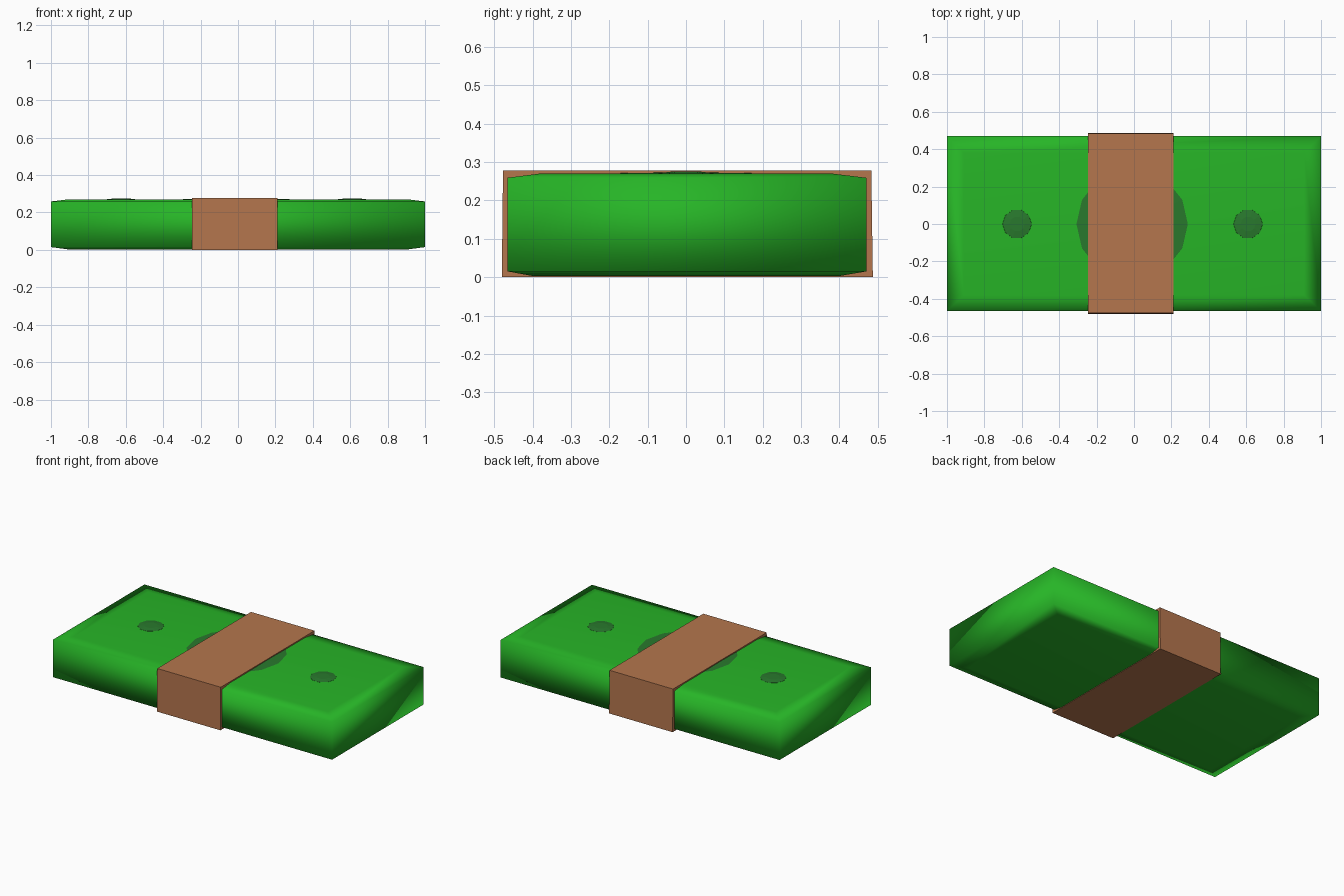
import bpy, bmesh, math

if "Cube" in bpy.data.objects:
    bpy.data.objects.remove(bpy.data.objects["Cube"])


def material(name, rgb):
    m = bpy.data.materials.new(name)
    m.diffuse_color = (*rgb, 1)
    m.use_nodes = True
    m.node_tree.nodes["Principled BSDF"].inputs["Base Color"].default_value = m.diffuse_color
    return m


GREEN = material("note green", (0.020, 0.46, 0.020))
DARK = material("dark green", (0.022, 0.19, 0.026))
BROWN = material("paper band brown", (0.46, 0.18, 0.075))


def loft(name, rings, mat, smooth=False):
    """Skin a stack of equal-length point rings and cap both ends."""
    bm = bmesh.new()
    loops = [[bm.verts.new(p) for p in ring] for ring in rings]
    n = len(loops[0])
    for a, b in zip(loops, loops[1:]):
        for i in range(n):
            j = (i + 1) % n
            bm.faces.new((a[i], a[j], b[j], b[i]))
    bm.faces.new(loops[0][::-1])
    bm.faces.new(loops[-1])
    for f in bm.faces:
        f.smooth = smooth
    me = bpy.data.meshes.new(name)
    bm.to_mesh(me)
    bm.free()
    me.materials.append(mat)
    ob = bpy.data.objects.new(name, me)
    bpy.context.collection.objects.link(ob)
    return ob


def rect(x0, x1, y0, y1, z):
    return [(x0, y0, z), (x1, y0, z), (x1, y1, z), (x0, y1, z)]


def circle(x, r, z, n):
    return [(x + r * math.cos(math.tau * i / n),
             r * math.sin(math.tau * i / n), z) for i in range(n)]


# stack of notes: slightly crowned top and bottom, softly shaded
loft("note_stack", [
    rect(-0.91, 0.91, -0.40, 0.40, 0.003),
    rect(-1, 1, -0.465, 0.47, 0.015),
    rect(-1, 1, -0.465, 0.47, 0.259),
    rect(-0.91, 0.91, -0.38, 0.38, 0.270)], GREEN, True)

# low printed discs on the top face
for name, x, r, n, z in (("left_disc", -0.625, 0.08, 10, 0.275),
                         ("right_disc", 0.61, 0.08, 10, 0.275),
                         ("centre_disc", -0.01, 0.305, 14, 0.2745)):
    loft(name, [circle(x, r, 0.268, n), circle(x, r * 0.97, 0.2705, n),
                circle(x, r * 0.5, z, n)], DARK)

# paper band round the middle
loft("paper_band", [rect(-0.245, 0.21, -0.48, 0.487, 0.0),
                    rect(-0.245, 0.21, -0.477, 0.483, 0.278)], BROWN)
